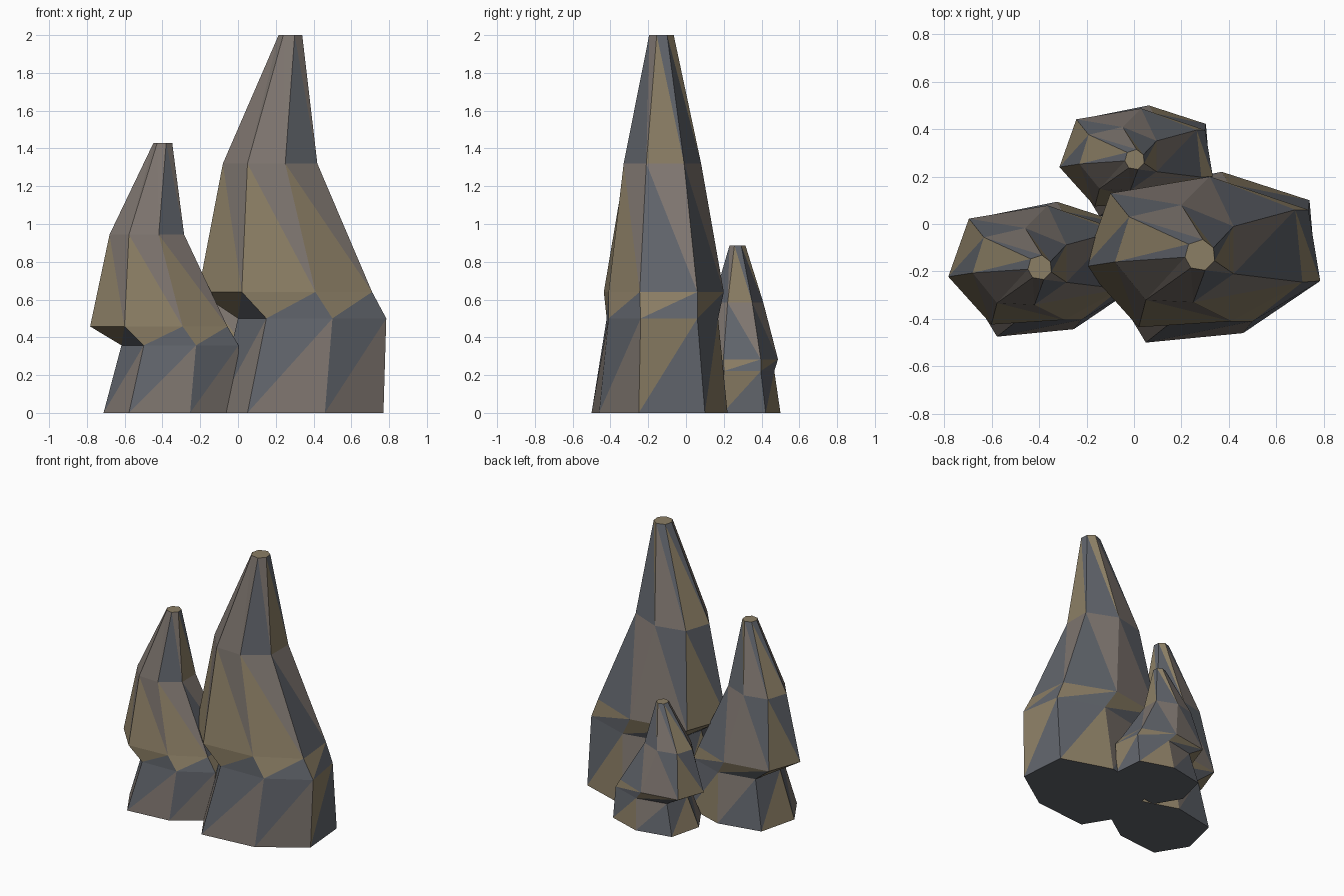
import bpy

if "Cube" in bpy.data.objects:
    bpy.data.objects.remove(bpy.data.objects["Cube"])

# Seven-sided cross-sections of the largest spire, bottom to top: (height, ring of x, y)
RINGS = [
    (0.00, [(.05, -.50), (.46, -.46), (.77, -.25), (.74, .10), (.37, .22), (-.03, .14), (-.12, -.22)]),
    (0.50, [(.15, -.42), (.50, -.41), (.785, -.24), (.735, .06), (.40, .17), (.06, .10), (0, -.18)]),
    (0.64, [(.02, -.435), (.41, -.41), (.71, -.245), (.68, .06), (.32, .20), (-.10, .13), (-.21, -.18)]),
    (1.32, [(.05, -.32), (.25, -.33), (.42, -.21), (.42, -.01), (.20, .08), (-.02, .03), (-.08, -.16)]),
    (2.00, [(.24, -.185), (.30, -.195), (.34, -.155), (.335, -.10), (.29, -.065), (.23, -.085), (.215, -.14)]),
]
# Stone tint of the lower and upper triangle of each panel, per band
TINTS = ["TCTCCWWCCTWCTC", "CWCWCWCWCWCWCW", "WTWTCTCTTCWCWT", "TTCTWCCWTCWCTT"]
N = 7


def material(name, rgb):
    m = bpy.data.materials.new(name)
    m.diffuse_color = (*rgb, 1)
    m.use_nodes = True
    m.node_tree.nodes["Principled BSDF"].inputs["Base Color"].default_value = m.diffuse_color
    return m


KEYS = "TCW"
MATS = [material("taupe_stone", (.21, .18, .16)),
        material("cool_stone", (.12, .13, .15)),
        material("warm_stone", (.26, .21, .13))]


def spire(name, scale, height, offset):
    """Stack the rings into a closed, faceted rock spire."""
    verts = [(x * scale + offset[0], y * scale + offset[1], z * height)
             for z, ring in RINGS for x, y in ring]
    faces, tints = [], []
    for b in range(4):
        for i in range(N):
            j = (i + 1) % N
            a, c = b * N + i, b * N + j
            d, e = a + N, c + N
            if b < 2:
                faces += [(a, c, e), (a, e, d)]
            else:
                faces += [(a, c, d), (c, e, d)]
        tints += TINTS[b]
    # Bottom and tip caps
    faces += [tuple(reversed(range(N))), tuple(range(4 * N, 5 * N))]
    tints += "CW"
    me = bpy.data.meshes.new(name)
    me.from_pydata(verts, [], faces)
    for m in MATS:
        me.materials.append(m)
    for p, t in zip(me.polygons, tints):
        p.material_index = KEYS.index(t)
        p.use_smooth = False
    me.update()
    bpy.context.collection.objects.link(bpy.data.objects.new(name, me))


# Three spires of the same stone shape at different sizes
spire("large_rock_spire", 1.0, 1.0, (0, 0))
spire("medium_rock_spire", .79, .715, (-.617, -.08))
spire("small_rock_spire", .65, .443, (-.178, .357))
